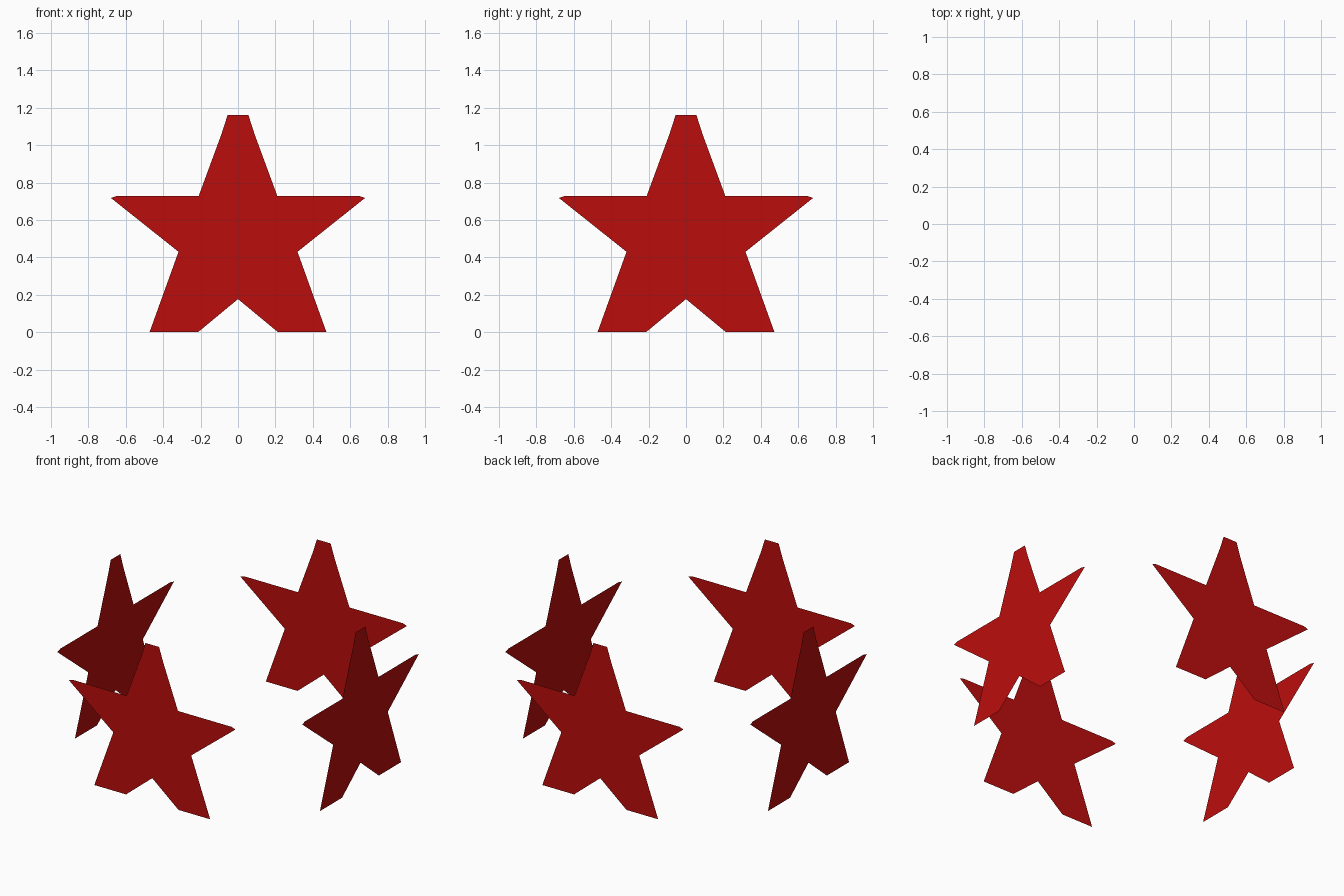
import bpy
import bmesh
from math import pi
from mathutils import Matrix

if "Cube" in bpy.data.objects:
    bpy.data.objects.remove(bpy.data.objects["Cube"])

red = bpy.data.materials.new("star_red")
red.diffuse_color = (0.5, 0.004, 0.004, 1)
red.use_nodes = True
red.node_tree.nodes["Principled BSDF"].inputs["Base Color"].default_value = red.diffuse_color

# Right half of the star outline (x, z), top to bottom
half = [(0.056, 1.16), (0.088, 1.06), (0.21, 0.729), (0.645, 0.729),
        (0.68, 0.718), (0.318, 0.43), (0.473, 0.0), (0.214, 0.0)]
outline = half + [(0, 0.177)] + [(-x, z) for x, z in reversed(half)]


def star(name, angle):
    """Flat star, one unit out from the centre and facing outwards."""
    bm = bmesh.new()
    face = bm.faces.new([bm.verts.new((x, -1, z)) for x, z in outline])
    face.normal_update()
    if face.normal.y > 0:
        face.normal_flip()
    bm.transform(Matrix.Rotation(angle, 4, 'Z'))
    mesh = bpy.data.meshes.new(name)
    bm.to_mesh(mesh)
    bm.free()
    mesh.materials.append(red)
    bpy.context.collection.objects.link(bpy.data.objects.new(name, mesh))


# One star on each side of a square
for i, side in enumerate(("front", "right", "back", "left")):
    star(side + "_star", i * pi / 2)
